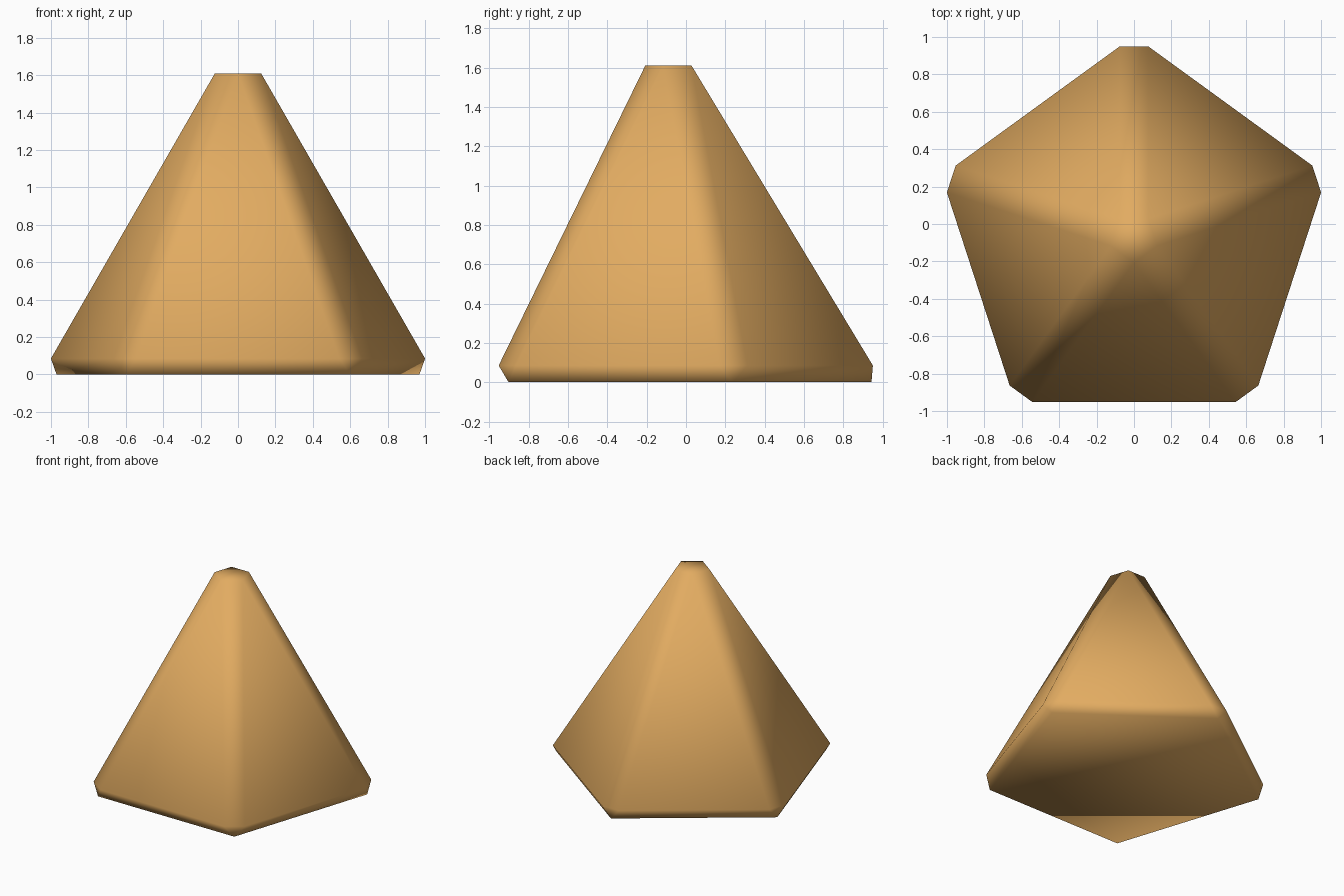
import bpy
import bmesh
from math import cos, sin, radians

cube = bpy.data.objects.get("Cube")
if cube:
    bpy.data.objects.remove(cube, do_unlink=True)

SIDES = 5
STEP = 360 / SIDES
CENTRE_Y = -0.077
HALF_BEVEL = 4.2   # half the angle taken by each chamfered corner

mat = bpy.data.materials.new("warm_tan")
mat.use_nodes = True
colour = (0.76, 0.41, 0.12, 1)
mat.diffuse_color = colour
mat.node_tree.nodes["Principled BSDF"].inputs["Base Color"].default_value = colour

bm = bmesh.new()


def point(radius, angle, z):
    a = radians(angle)
    return bm.verts.new((radius * cos(a), CENTRE_Y + radius * sin(a), z))


# Corners start at the back; the tip is turned half a step to sit over the sides
corners = [90 + STEP * i for i in range(SIDES)]
base = [point(1.02, a, 0) for a in corners]
before = [point(1.03, a - HALF_BEVEL, 0.085) for a in corners]
after = [point(1.03, a + HALF_BEVEL, 0.085) for a in corners]
tip = [point(0.13, a + STEP / 2, 1.61) for a in corners]

# Flat base and flat tip
bm.faces.new(base[::-1])
bm.faces.new(tip)

for i in range(SIDES):
    j = (i + 1) % SIDES
    bm.faces.new((after[i], before[j], tip[i]))                 # main side
    bm.faces.new((before[i], after[i], tip[i], tip[i - 1]))     # edge chamfer
    bm.faces.new((base[i], base[j], before[j], after[i]))       # base chamfer
    bm.faces.new((base[i], after[i], before[i]))                # corner chamfer

bmesh.ops.recalc_face_normals(bm, faces=bm.faces)
for face in bm.faces:
    face.smooth = True

mesh = bpy.data.meshes.new("chamfered_pyramid")
bm.to_mesh(mesh)
bm.free()
mesh.materials.append(mat)
pyramid = bpy.data.objects.new("chamfered_pyramid", mesh)
bpy.context.collection.objects.link(pyramid)
